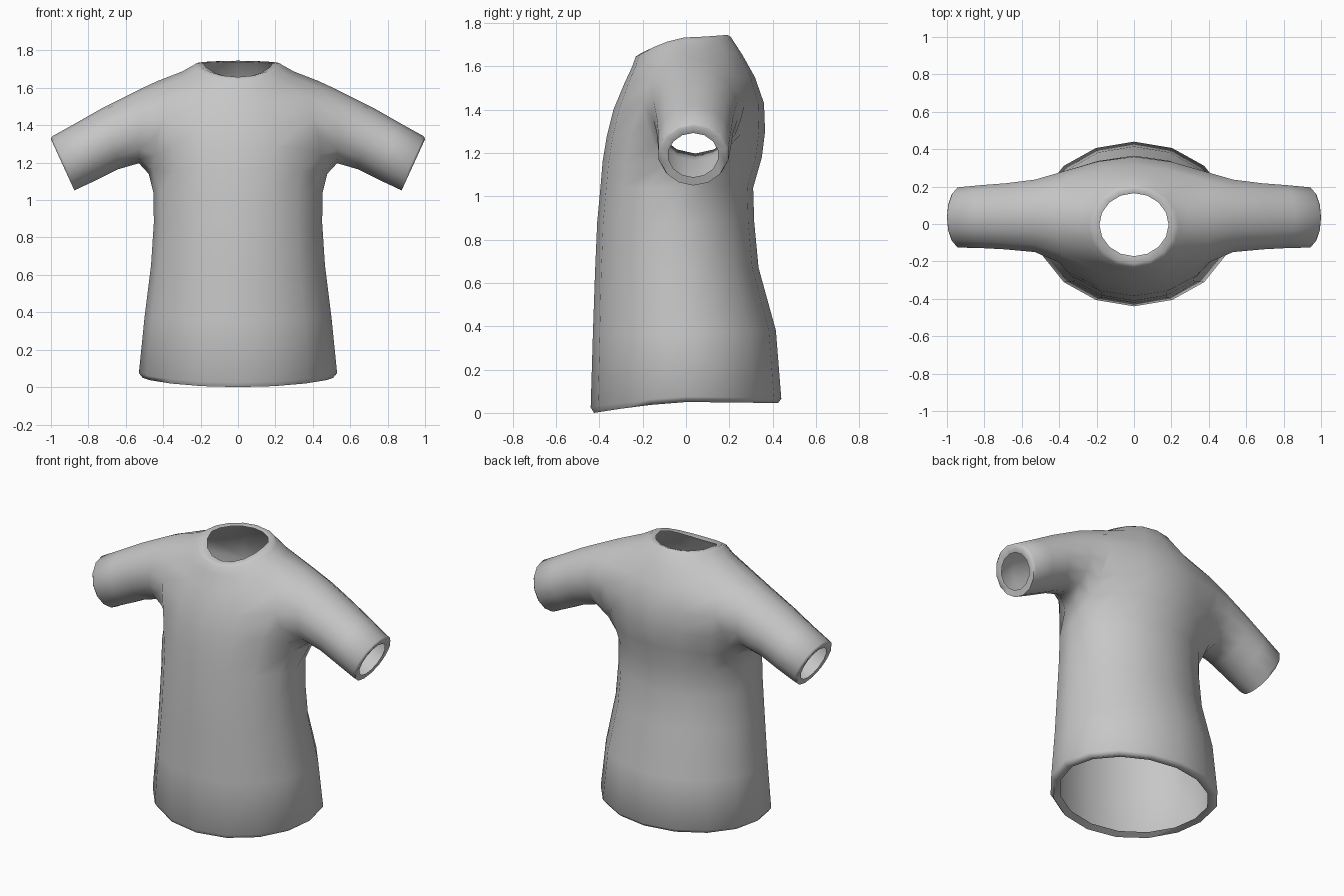
import bpy, bmesh, math

cube = bpy.data.objects.get("Cube")
if cube:
    bpy.data.objects.remove(cube, do_unlink=True)

SIDES = 16          # points round the torso
CUFF_SIDES = 14     # points round each sleeve

# Torso rings: front z, side z, back z, half width, front y, back y
# The first and last rings fold inwards as the hem and neck rims
TORSO = [
    (0.02, 0.06, 0.055, 0.47, -0.385, 0.385),
    (0.0, 0.05, 0.045, 0.51, -0.425, 0.425),
    (0.025, 0.075, 0.065, 0.53, -0.44, 0.44),
    (0.36, 0.37, 0.38, 0.50, -0.43, 0.415),
    (0.65, 0.65, 0.67, 0.465, -0.42, 0.335),
    (0.88, 0.88, 0.88, 0.45, -0.41, 0.315),
    (1.04, 1.04, 1.04, 0.452, -0.395, 0.31),
    (1.16, 1.14, 1.18, 0.475, -0.385, 0.35),
    (1.28, 1.28, 1.30, 0.50, -0.365, 0.365),
    (1.40, 1.42, 1.43, 0.51, -0.335, 0.36),
    (1.52, 1.635, 1.55, 0.43, -0.285, 0.318),
    (1.595, 1.687, 1.65, 0.30, -0.25, 0.262),
    (1.645, 1.72, 1.735, 0.24, -0.232, 0.207),
    (1.658, 1.733, 1.745, 0.22, -0.212, 0.192),
    (1.655, 1.73, 1.735, 0.185, -0.172, 0.165),
]
# Sleeve rings: top x, top z, bottom x, bottom z, front y, back y
# The first is the armhole, the last the folded cuff rim
SLEEVE = [
    (0.43, 1.637, 0.478, 1.14, -0.205, 0.285),
    (0.53, 1.59, 0.53, 1.197, -0.155, 0.242),
    (0.72, 1.495, 0.64, 1.165, -0.14, 0.222),
    (0.86, 1.415, 0.75, 1.11, -0.133, 0.212),
    (0.995, 1.34, 0.862, 1.058, -0.13, 0.20),
    (1.0, 1.325, 0.874, 1.05, -0.12, 0.19),
    (0.975, 1.292, 0.89, 1.088, -0.083, 0.15),
]
A, B, C, D = 7, 8, 9, 10    # torso rings that meet the armhole

bm = bmesh.new()


def torso_ring(front_z, side_z, back_z, width, front_y, back_y):
    ring = []
    for k in range(SIDES):
        a = 2 * math.pi * k / SIDES
        s = math.sin(a)
        end_z = back_z if s > 0 else front_z
        z = side_z + (end_z - side_z) * abs(s) ** 1.4
        y = (front_y + back_y) / 2 + s * (back_y - front_y) / 2
        ring.append(bm.verts.new((width * math.cos(a), y, z)))
    return ring


def sleeve_points(sign, top_x, top_z, low_x, low_z, front_y, back_y):
    points = []
    for k in range(CUFF_SIDES):
        a = 2 * math.pi * k / CUFF_SIDES
        c = (1 + math.cos(a)) / 2
        y = (front_y + back_y) / 2 - math.sin(a) * (back_y - front_y) / 2
        points.append((sign * (low_x + (top_x - low_x) * c), y,
                       low_z + (top_z - low_z) * c))
    return points


def bridge(low, high, skip=()):
    n = len(low)
    for k in range(n):
        if k not in skip:
            j = (k + 1) % n
            bm.faces.new((low[k], low[j], high[j], high[k]))


# Torso, leaving an armhole open on each side
rings = [torso_ring(*r) for r in TORSO]
half = SIDES // 2
narrow = {SIDES - 1, 0, half - 1, half}
wide = narrow | {SIDES - 2, 1, half - 2, half + 1}
holes = {A: narrow, B: narrow, C: wide}
for i in range(len(rings) - 1):
    bridge(rings[i], rings[i + 1], holes.get(i, ()))

# Sleeves grown from the armholes, which are first rounded to an oval
loop_steps = [(D, 0), (D, -1), (D, -2), (C, -2), (C, -1), (B, -1), (A, -1),
              (A, 0), (A, 1), (B, 1), (C, 1), (C, 2), (D, 2), (D, 1)]
for sign in (1, -1):
    loop = [rings[r][k % SIDES if sign > 0 else (half - k) % SIDES]
            for r, k in loop_steps]
    for k, (vert, oval) in enumerate(zip(loop, sleeve_points(sign, *SLEEVE[0]))):
        pinch = 0.04 * abs(math.sin(2 * math.pi * k / CUFF_SIDES))
        target = vert.co.copy()
        target[:] = (oval[0] - sign * pinch, oval[1], oval[2])
        vert.co = vert.co.lerp(target, 0.8)
    sections = [loop] + [[bm.verts.new(p) for p in sleeve_points(sign, *s)]
                         for s in SLEEVE[1:]]
    for low, high in zip(sections, sections[1:]):
        bridge(low, high)

# Face outwards; an open shell can settle inside out, so check the front
bmesh.ops.recalc_face_normals(bm, faces=bm.faces)
front = min(bm.faces, key=lambda f: f.calc_center_median().y)
if front.normal.y > 0:
    bmesh.ops.reverse_faces(bm, faces=bm.faces)

mesh = bpy.data.meshes.new("shirt")
bm.to_mesh(mesh)
bm.free()
shirt = bpy.data.objects.new("shirt", mesh)
bpy.context.collection.objects.link(shirt)

# Plain grey cloth
cloth = bpy.data.materials.new("grey cloth")
cloth.use_nodes = True
color = (0.57, 0.57, 0.57, 1)
cloth.diffuse_color = color
cloth.node_tree.nodes["Principled BSDF"].inputs["Base Color"].default_value = color
mesh.materials.append(cloth)

# Smooth cloth with crisp rims
for ob in bpy.context.selected_objects:
    ob.select_set(False)
shirt.select_set(True)
bpy.context.view_layer.objects.active = shirt
bpy.ops.object.shade_smooth_by_angle(angle=math.radians(70))
